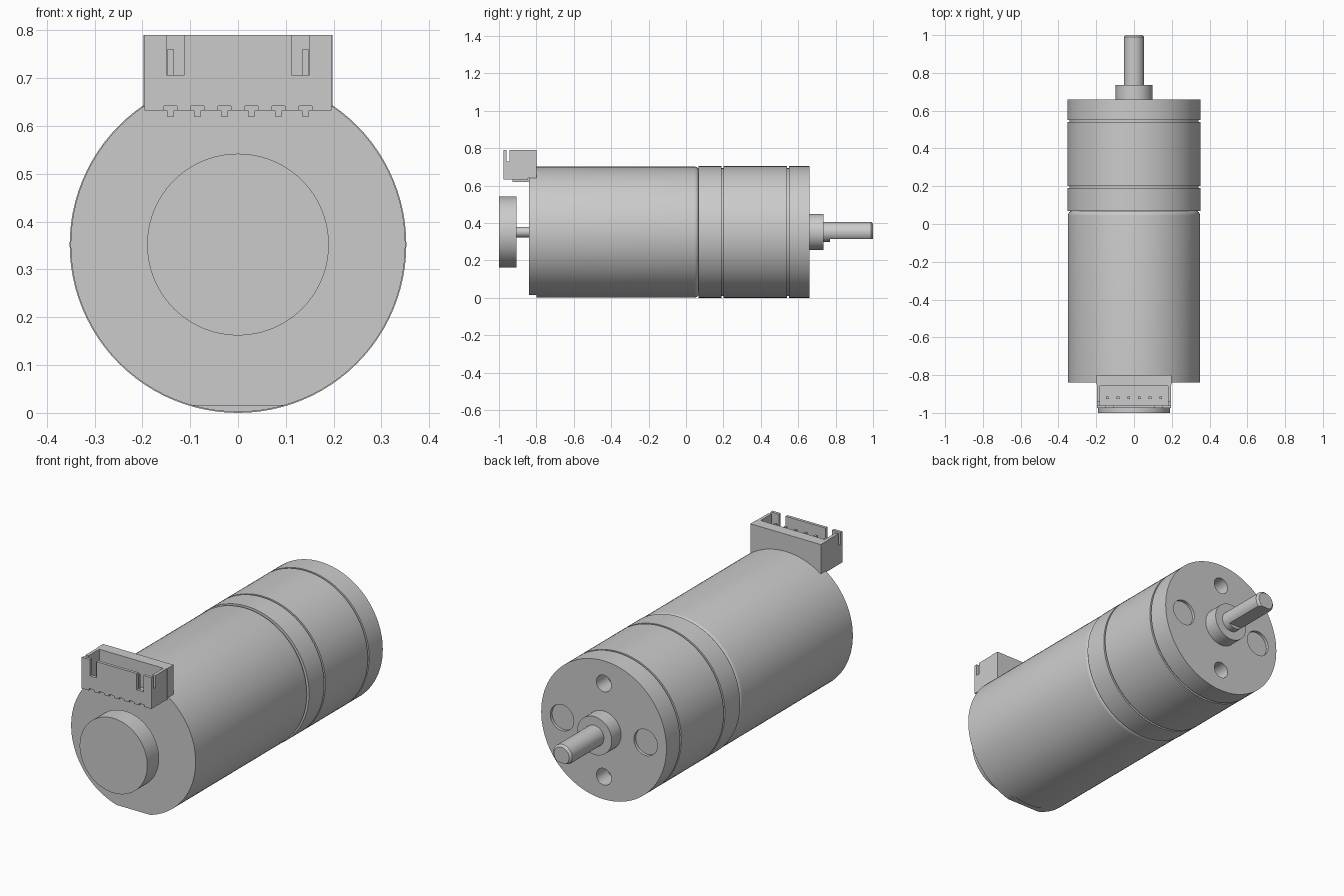
import bpy, bmesh, math
from mathutils import Matrix, Vector

cube = bpy.data.objects.get("Cube")
if cube:
    bpy.data.objects.remove(cube, do_unlink=True)

AXIS_Z = 0.352
GREY = (0.6, 0.6, 0.6, 1.0)
metal = bpy.data.materials.new("plain grey")
metal.use_nodes = True
metal.diffuse_color = GREY
metal.node_tree.nodes["Principled BSDF"].inputs["Base Color"].default_value = GREY


def add_object(name, bm):
    bmesh.ops.recalc_face_normals(bm, faces=bm.faces)
    mesh = bpy.data.meshes.new(name)
    bm.to_mesh(mesh)
    bm.free()
    mesh.materials.append(metal)
    obj = bpy.data.objects.new(name, mesh)
    bpy.context.collection.objects.link(obj)
    return obj


def turned(name, profile, segments=96, x=0.0, z=AXIS_Z):
    """Solid of revolution along y from (radius, y) points, capped at both ends."""
    bm = bmesh.new()
    rings = []
    for r, y in profile:
        rings.append([bm.verts.new((x + r * math.cos(a), y, z + r * math.sin(a)))
                      for a in (math.tau * i / segments for i in range(segments))])
    for a, b in zip(rings, rings[1:]):
        for i in range(segments):
            j = (i + 1) % segments
            bm.faces.new((a[i], a[j], b[j], b[i]))
    bm.faces.new(rings[0])
    bm.faces.new(rings[-1])
    return add_object(name, bm)


def box(name, xs, ys, zs):
    bm = bmesh.new()
    lo, hi = Vector((xs[0], ys[0], zs[0])), Vector((xs[1], ys[1], zs[1]))
    place = Matrix.Translation((lo + hi) / 2) @ Matrix.Diagonal((*(hi - lo), 1))
    bmesh.ops.create_cube(bm, size=1, matrix=place)
    return add_object(name, bm)


def cut(obj, cutters):
    """Subtract the cutters, bake the result and discard them."""
    for c in cutters:
        mod = obj.modifiers.new("cut", 'BOOLEAN')
        mod.operation, mod.solver, mod.object = 'DIFFERENCE', 'EXACT', c
    graph = bpy.context.evaluated_depsgraph_get()
    baked = bpy.data.meshes.new_from_object(obj.evaluated_get(graph))
    obj.modifiers.clear()
    obj.data = baked
    for c in cutters:
        bpy.data.objects.remove(c, do_unlink=True)


def smooth(*objs):
    bpy.ops.object.select_all(action='DESELECT')
    for o in objs:
        o.select_set(True)
    bpy.context.view_layer.objects.active = objs[0]
    bpy.ops.object.shade_smooth_by_angle(angle=math.radians(30))


# Motor can with a rolled rear edge
roll = [(0.325 + 0.025 * math.cos(a), 0.045 + 0.025 * math.sin(a))
        for a in (math.pi / 2 * i / 6 for i in range(7))]
motor_can = turned("motor_can", [(0.35, -0.80)] + roll)

# Front circuit board: a disc with a flat bottom and a tab behind the connector
circuit_board = turned("circuit_board", [(0.35, -0.84), (0.35, -0.80)])
cut(circuit_board, [box("board_flat", (-0.5, 0.5), (-0.9, -0.7), (-0.1, 0.015))])
box("board_tab", (-0.198, 0.198), (-0.85, -0.80), (0.64, 0.79))

# Encoder disc on its small axle
encoder_disc = turned("encoder_disc", [(0.19, -1.0), (0.19, -0.905)])
encoder_axle = turned("encoder_axle", [(0.028, -0.91), (0.028, -0.83)], 32)

# Gearbox with two grooves
R, G = 0.352, 0.342
profile = [(R, 0.068)]
for y in (0.195, 0.545):
    profile += [(R, y - 0.005), (G, y - 0.005), (G, y + 0.005), (R, y + 0.005)]
gearbox = turned("gearbox", profile + [(R, 0.66)])

# Rear face: shallow round recesses at the sides, deeper screw holes above and below
holes = []
for s in (-1, 1):
    holes.append(turned("side_recess", [(0.066, 0.645), (0.066, 0.7)], 48, x=s * 0.235))
    holes.append(turned("screw_hole", [(0.042, 0.57), (0.042, 0.7)], 48,
                        z=AXIS_Z + s * 0.237))
cut(gearbox, holes)

# Output boss and D-shaped shaft with a chamfered tip
shaft_boss = turned("shaft_boss", [(0.097, 0.65), (0.097, 0.735)], 64)
output_shaft = turned("output_shaft", [(0.053, 0.72), (0.053, 0.99), (0.043, 1.0)], 48)
cut(output_shaft, [box("shaft_flat", (-0.1, 0.1), (0.77, 1.1), (0.2, 0.315))])

# Connector housing: open-top box with slots in the front wall and sides
housing = box("connector_housing", (-0.196, 0.196), (-0.975, -0.845), (0.632, 0.79))
cutters = [box("cavity", (-0.18, 0.18), (-0.96, -0.857), (0.66, 0.9)),
           box("side_slots", (-0.3, 0.3), (-0.96, -0.943), (0.728, 0.9))]
for s in (-1, 1):
    xs = sorted((s * 0.112, s * 0.15))
    cutters.append(box("front_slot", xs, (-1.1, -0.95), (0.707, 0.9)))
pin_x = [(i - 2.5) * 0.0565 for i in range(6)]
for x in pin_x:
    cutters.append(box("foot_notch", (x - 0.014, x + 0.014), (-1.1, -0.93), (0.6, 0.642)))
cut(housing, cutters)

# Six pins, standing in the housing and bent back to the board underneath
for i, x in enumerate(pin_x, 1):
    span = (x - 0.007, x + 0.007)
    box(f"pin_{i}", span, (-0.927, -0.913), (0.62, 0.76))
    box(f"pin_foot_{i}", span, (-0.927, -0.835), (0.62, 0.644))

smooth(motor_can, circuit_board, encoder_disc, encoder_axle, gearbox, shaft_boss, output_shaft)
